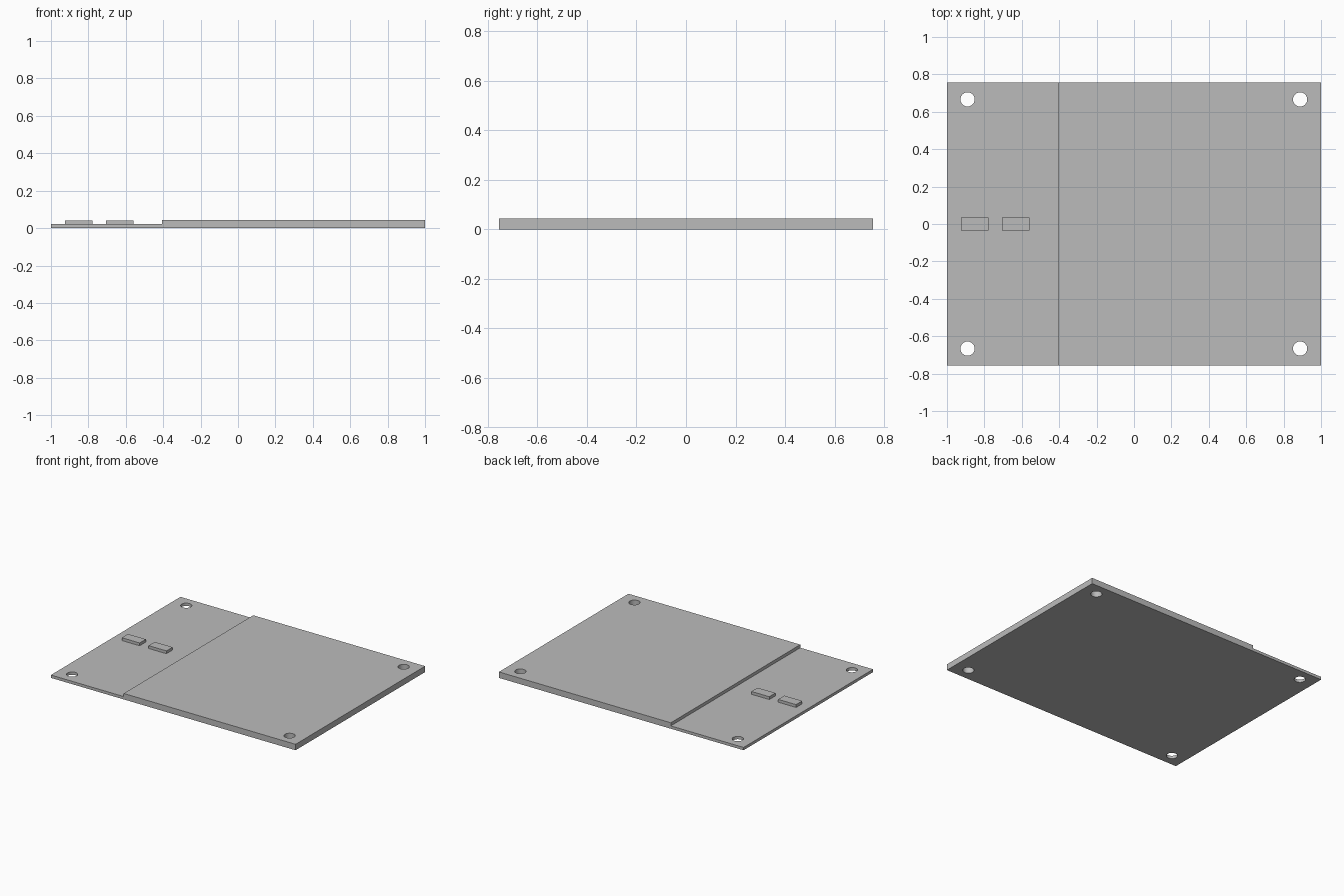
import bpy
import bmesh

cube = bpy.data.objects.get("Cube")
if cube:
    bpy.data.objects.remove(cube, do_unlink=True)

HALF_Y = 0.756
STEP_X = -0.405
THIN, THICK = 0.021, 0.044

grey = bpy.data.materials.new("plain grey")
grey.use_nodes = True
colour = (0.5, 0.5, 0.5, 1)
grey.diffuse_color = colour
grey.node_tree.nodes["Principled BSDF"].inputs["Base Color"].default_value = colour


def extrude_profile(name, profile, half_y):
    """Extrude an x-z outline along y, centred on y = 0."""
    bm = bmesh.new()
    face = bm.faces.new([bm.verts.new((x, -half_y, z)) for x, z in profile])
    geom = bmesh.ops.extrude_face_region(bm, geom=[face])["geom"]
    verts = [v for v in geom if isinstance(v, bmesh.types.BMVert)]
    bmesh.ops.translate(bm, verts=verts, vec=(0, 2 * half_y, 0))
    bmesh.ops.recalc_face_normals(bm, faces=bm.faces)
    mesh = bpy.data.meshes.new(name)
    bm.to_mesh(mesh)
    bm.free()
    mesh.materials.append(grey)
    obj = bpy.data.objects.new(name, mesh)
    bpy.context.collection.objects.link(obj)
    return obj


# Stepped base plate: thin ledge on the right, thick slab on the left
plate = extrude_profile("stepped_plate", [
    (-1, 0), (1, 0), (1, THICK), (STEP_X, THICK), (STEP_X, THIN), (-1, THIN)], HALF_Y)

# Round mounting holes through the four corners
for x in (-0.89, 0.888):
    for y in (-0.666, 0.666):
        bpy.ops.mesh.primitive_cylinder_add(vertices=32, radius=0.038, depth=0.4,
                                            location=(x, y, 0))
        cutter = bpy.context.object
        cutter.name = "hole_cutter"
        cutter.hide_render = True
        cut = plate.modifiers.new("corner_hole", "BOOLEAN")
        cut.operation = "DIFFERENCE"
        cut.solver = "EXACT"
        cut.object = cutter
        bpy.context.view_layer.objects.active = plate
        bpy.ops.object.modifier_apply(modifier=cut.name)
        bpy.data.objects.remove(cutter, do_unlink=True)

bpy.ops.object.select_all(action="DESELECT")
plate.select_set(True)
bpy.context.view_layer.objects.active = plate
bpy.ops.object.shade_smooth_by_angle()

# Two small raised pads on the thin ledge
for name, x in (("outer_pad", -0.925), ("inner_pad", -0.706)):
    extrude_profile(name, [(x, THIN), (x + 0.146, THIN), (x + 0.146, 0.042), (x, 0.042)], 0.036)
